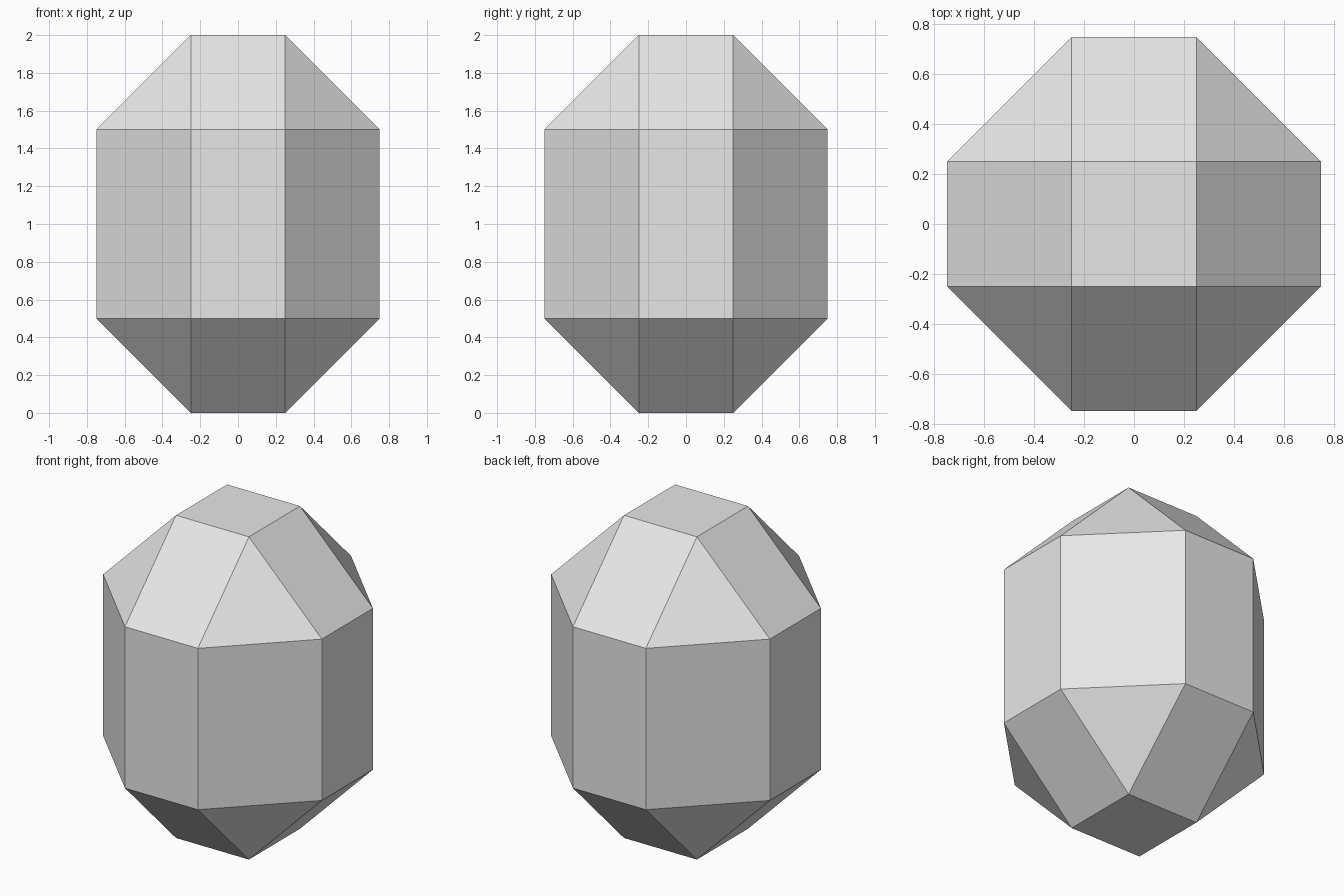
import bpy
import bmesh
import math

cube = bpy.data.objects.get("Cube")
if cube:
    bpy.data.objects.remove(cube, do_unlink=True)

# Plain grey material
grey = bpy.data.materials.new("light_grey")
grey.use_nodes = True
colour = (0.8, 0.8, 0.8, 1.0)
grey.diffuse_color = colour
grey.node_tree.nodes["Principled BSDF"].inputs["Base Color"].default_value = colour

INNER, OUTER = 0.25, 0.75      # half widths of the square caps and of the body
CAP_HEIGHT, HEIGHT = 0.5, 2.0

# Stretched faceted solid: square caps, eight-sided body, bevel quads and corner triangles
bm = bmesh.new()
for sx in (-1, 1):
    for sy in (-1, 1):
        for cap_z, body_z in ((0, CAP_HEIGHT), (HEIGHT, HEIGHT - CAP_HEIGHT)):
            bm.verts.new((sx * INNER, sy * INNER, cap_z))
            bm.verts.new((sx * OUTER, sy * INNER, body_z))
            bm.verts.new((sx * INNER, sy * OUTER, body_z))
bmesh.ops.convex_hull(bm, input=bm.verts[:])
bmesh.ops.dissolve_limit(bm, angle_limit=math.radians(1), verts=bm.verts[:], edges=bm.edges[:])
bmesh.ops.recalc_face_normals(bm, faces=bm.faces[:])

mesh = bpy.data.meshes.new("faceted_solid")
bm.to_mesh(mesh)
bm.free()
mesh.materials.append(grey)
solid = bpy.data.objects.new("faceted_solid", mesh)
bpy.context.collection.objects.link(solid)
